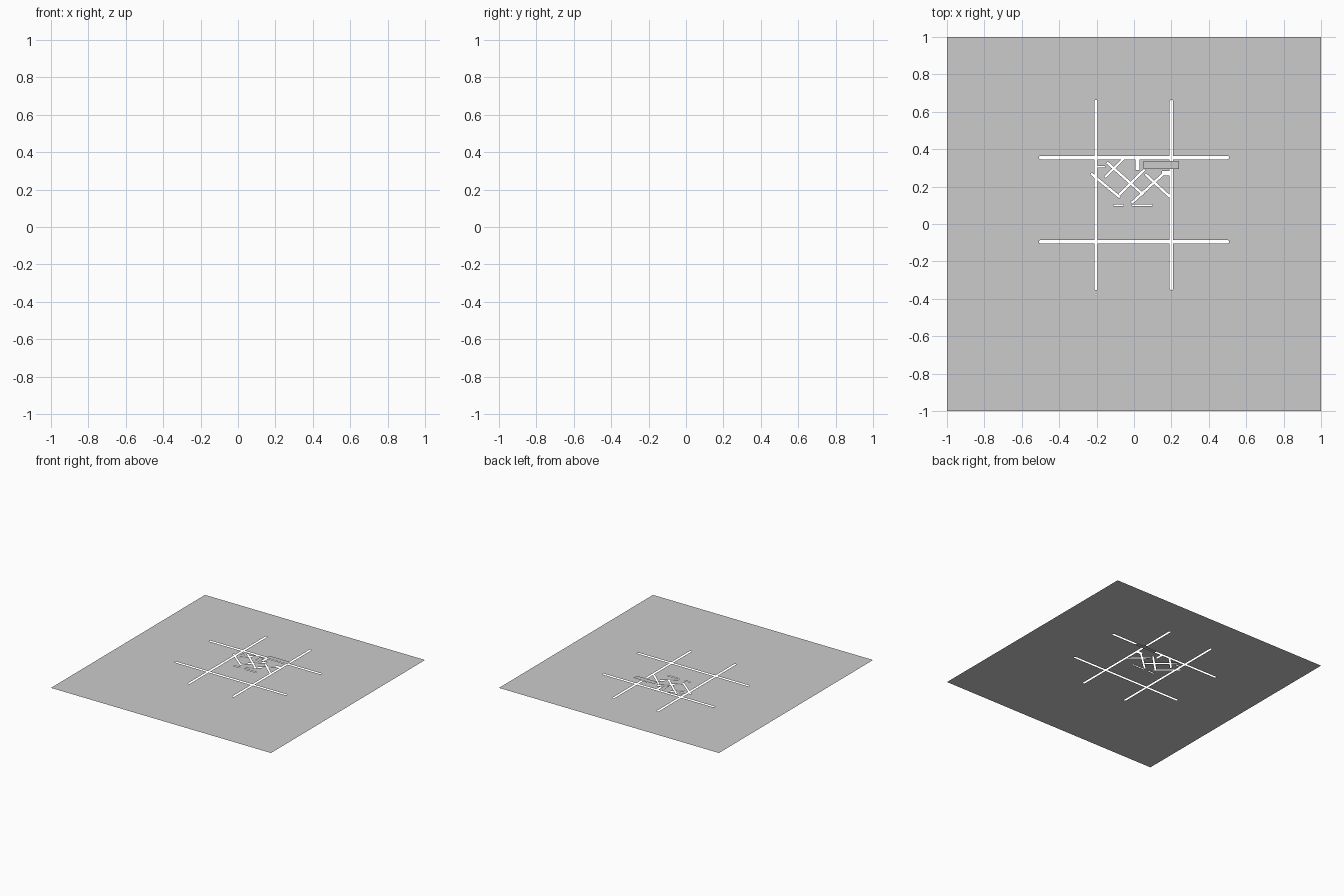
import bpy, bmesh, math
from mathutils import Vector

if "Cube" in bpy.data.objects:
    bpy.data.objects.remove(bpy.data.objects["Cube"])


def make_object(name, bm):
    mesh = bpy.data.meshes.new(name)
    bm.to_mesh(mesh)
    bm.free()
    obj = bpy.data.objects.new(name, mesh)
    bpy.context.collection.objects.link(obj)
    return obj


def slot_cutter(name, a, b, width, rounded=False, h=0.2):
    """Upright prism along the segment a-b, with optional rounded ends."""
    a, b = Vector(a), Vector(b)
    ang = math.atan2(b.y - a.y, b.x - a.x)
    r = width / 2
    pts = []
    steps = 4 if rounded else 1
    for centre, start in ((b, ang - math.pi / 2), (a, ang + math.pi / 2)):
        for i in range(steps + 1):
            t = start + math.pi * i / steps
            pts.append(centre + Vector((math.cos(t), math.sin(t))) * r)
    bm = bmesh.new()
    face = bm.faces.new([bm.verts.new((p.x, p.y, -h)) for p in pts])
    ext = bmesh.ops.extrude_face_region(bm, geom=[face])
    verts = [v for v in ext["geom"] if isinstance(v, bmesh.types.BMVert)]
    bmesh.ops.translate(bm, vec=(0, 0, 2 * h), verts=verts)
    bmesh.ops.recalc_face_normals(bm, faces=bm.faces)
    obj = make_object(name, bm)
    obj.hide_render = True
    return obj


def plate(name, x0, x1, y0, y1, z):
    bm = bmesh.new()
    bm.faces.new([bm.verts.new((x, y, z))
                  for x, y in ((x0, y0), (x1, y0), (x1, y1), (x0, y1))])
    return make_object(name, bm)


# ground sheet: temporary slab, cut, then reduced to its top surface
bm = bmesh.new()
bmesh.ops.create_cube(bm, size=2)
for v in bm.verts:
    v.co.z = 0 if v.co.z > 0 else -0.1
sheet = make_object("slotted_sheet", bm)

cutters = []
# long crossing slots
for x in (-0.203, 0.2):
    cutters.append(slot_cutter("long_slot", (x, -0.345), (x, 0.655), 0.018, True))
for y in (-0.095, 0.355):
    cutters.append(slot_cutter("cross_slot", (-0.5, y), (0.5, y), 0.018, True))
# short slots in the upper middle cell
short = [
    ((-0.23, 0.27), (-0.075, 0.142), 0.013),
    ((-0.155, 0.25), (-0.058, 0.347), 0.013),
    ((-0.145, 0.33), (0.05, 0.157), 0.013),
    ((-0.08, 0.155), (0.058, 0.292), 0.013),
    ((-0.012, 0.113), (0.17, 0.28), 0.013),
    ((0.06, 0.267), (0.19, 0.147), 0.013),
    ((0.019, 0.29), (0.019, 0.35), 0.02),
    ((0.15, 0.271), (0.2, 0.271), 0.025),
    ((-0.2, 0.306), (-0.155, 0.306), 0.008),
    ((-0.11, 0.101), (-0.055, 0.101), 0.007),
    ((-0.012, 0.101), (0.1, 0.101), 0.007),
]
for a, b, w in short:
    cutters.append(slot_cutter("short_slot", a, b, w))

for c in cutters:
    mod = sheet.modifiers.new("cut", "BOOLEAN")
    mod.operation, mod.solver, mod.object = "DIFFERENCE", "EXACT", c
deps = bpy.context.evaluated_depsgraph_get()
bm = bmesh.new()
bm.from_mesh(bpy.data.meshes.new_from_object(sheet.evaluated_get(deps)))
sheet.modifiers.clear()
bmesh.ops.delete(bm, geom=[f for f in bm.faces if f.normal.z < 0.9], context="FACES")
bm.to_mesh(sheet.data)
bm.free()
for c in cutters:
    bpy.data.objects.remove(c)

# small loose plates above the sheet
plate("raised_plate", 0.05, 0.24, 0.295, 0.338, 0.033)
plate("low_plate", -0.03, 0.006, 0.26, 0.33, 0.005)
